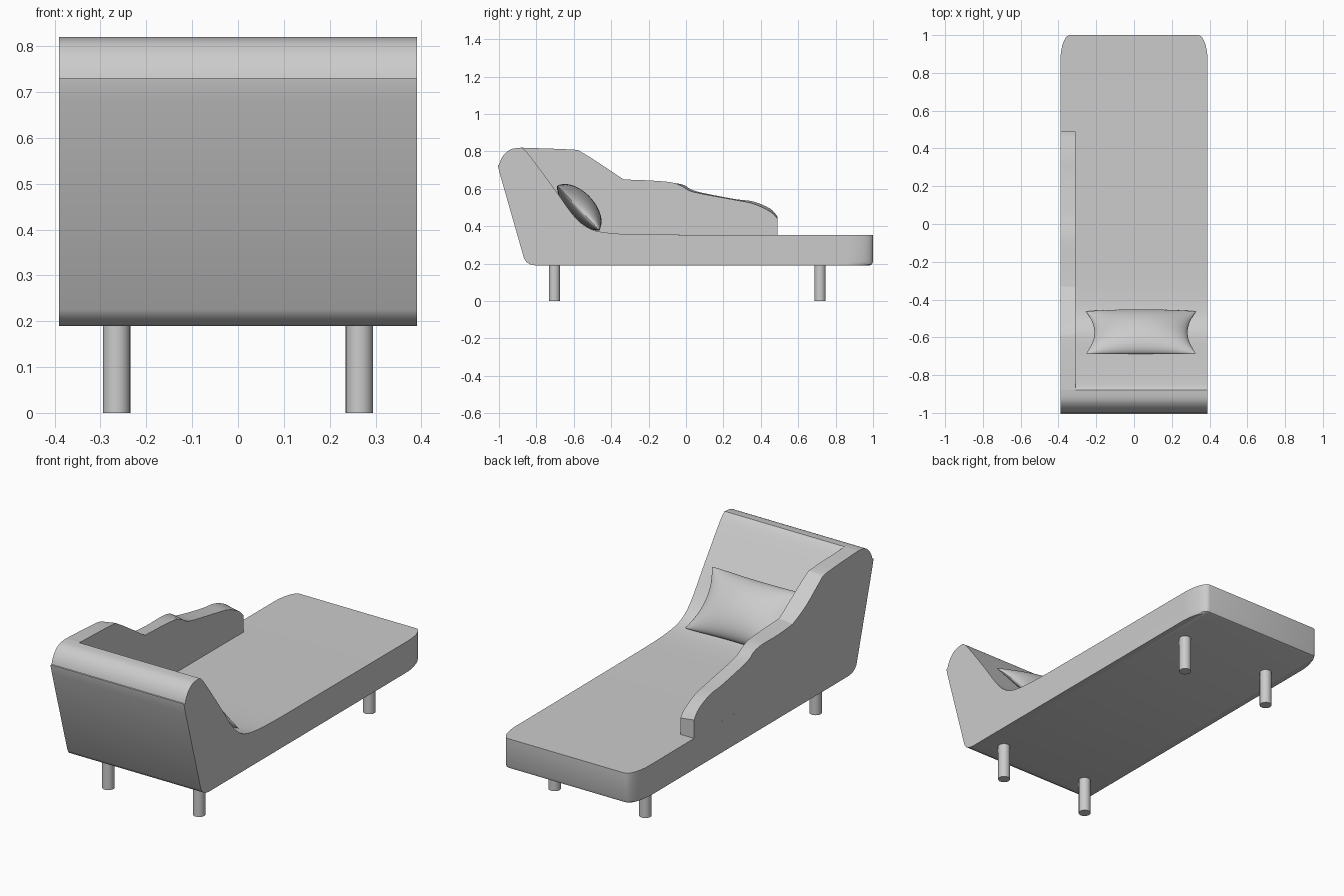
import bpy, bmesh
from math import sin, cos, pi
from mathutils import Vector

if "Cube" in bpy.data.objects:
    bpy.data.objects.remove(bpy.data.objects["Cube"])


def finish(name, bm):
    bmesh.ops.recalc_face_normals(bm, faces=bm.faces)
    mesh = bpy.data.meshes.new(name)
    bm.to_mesh(mesh)
    bm.free()
    ob = bpy.data.objects.new(name, mesh)
    bpy.context.collection.objects.link(ob)
    bpy.ops.object.select_all(action='DESELECT')
    ob.select_set(True)
    bpy.context.view_layer.objects.active = ob
    bpy.ops.object.shade_smooth_by_angle(angle=0.55)
    return ob


def spline(pts, n=4):
    """Catmull-Rom curve through the points."""
    p = [Vector(q) for q in [pts[0]] + pts + [pts[-1]]]
    out = []
    for a, b, c, d in zip(p, p[1:], p[2:], p[3:]):
        for i in range(n):
            t = i / n
            out.append(0.5 * (2 * b + (c - a) * t + (2 * a - 5 * b + 4 * c - d) * t * t
                              + (3 * b - a - 3 * c + d) * t ** 3))
    return out + [p[-1]]


def loft(name, sections):
    """Join (x, [(y, z)...]) outlines into a closed solid."""
    bm = bmesh.new()
    rings = [[bm.verts.new((x, y, z)) for y, z in pts] for x, pts in sections]
    for r, s in zip(rings, rings[1:]):
        for i in range(len(r)):
            j = (i + 1) % len(r)
            bm.faces.new((r[i], r[j], s[j], s[i]))
    bm.faces.new(rings[0])
    bm.faces.new(rings[-1])
    return finish(name, bm)


# Seat and backrest: one side profile, front corners rounded in plan
lounge = spline([(-0.88, 0.82), (-0.85, 0.795), (-0.77, 0.69), (-0.69, 0.58), (-0.61, 0.468),
                 (-0.55, 0.408), (-0.48, 0.375), (-0.36, 0.36), (-0.2, 0.355)])
back = spline([(-0.865, 0.225), (-0.995, 0.68), (-0.998, 0.73), (-0.975, 0.78),
               (-0.935, 0.812), (-0.88, 0.82)])[4:-1]
base = [(0.98, 0.19), (0.994, 0.196), (1, 0.21)]
heel = [(-0.80, 0.19), (-0.83, 0.195), (-0.852, 0.207), (-0.865, 0.225)]
profile = heel + back + lounge + [(0.8, 0.352), (1, 0.352)] + base[::-1]

sections = []
for side in (-1, 1):
    steps = [pi / 2 * i / 10 for i in range(11)]
    for t in (steps[::-1] if side < 0 else steps):
        cut = 0.14 * (1 - cos(t))
        sections.append((side * (0.34 + 0.05 * sin(t)),
                         [(y - cut if y > 0.9 else y, z) for y, z in profile]))
loft("seat_and_backrest", sections)

# Side arm: wavy top, inner and outer edges differ slightly
inner = spline([(-0.88, 0.82), (-0.61, 0.81), (-0.56, 0.797), (-0.45, 0.728), (-0.345, 0.658),
                (-0.32, 0.65), (-0.2, 0.645), (-0.08, 0.635), (-0.02, 0.613), (0.04, 0.583),
                (0.25, 0.543), (0.36, 0.52), (0.45, 0.478), (0.49, 0.44)])
outer = spline([(-0.88, 0.82), (-0.62, 0.805), (-0.56, 0.78), (-0.45, 0.70), (-0.35, 0.65),
                (-0.31, 0.64), (-0.2, 0.632), (-0.08, 0.632), (-0.01, 0.62), (0.05, 0.588),
                (0.25, 0.547), (0.36, 0.532), (0.45, 0.494), (0.49, 0.45)])
under = [(0.49, 0.353)] + lounge[:0:-1]
loft("side_arm", [(-0.39, outer + under), (-0.31, inner + under)])

# Pillow leaning on the backrest
N = 28
up = Vector((0, -0.23, 0.245)).normalized()
out = Vector((0, -up.z * -1, up.y * -1))
bm = bmesh.new()
for depth in (0.085, -0.05):
    grid = []
    for i in range(N + 1):
        u = sin((i / N - 0.5) * pi)
        row = []
        for j in range(N + 1):
            v = sin((j / N - 0.5) * pi)
            x = 0.297 * u * (1 - 0.17 * (1 - v * v)) * (1 - 0.02 * u ** 8 * v ** 8)
            h = 0.168 * v * (1 - 0.05 * (1 - u * u)) * (1 - 0.03 * u ** 8 * v ** 8)
            d = depth * (max(0, (1 - u * u) * (1 - v * v))) ** 0.55
            row.append(bm.verts.new(Vector((0.037 + x, -0.575, 0.498)) + up * h + out * d))
        grid.append(row)
    for i in range(N):
        for j in range(N):
            bm.faces.new((grid[i][j], grid[i + 1][j], grid[i + 1][j + 1], grid[i][j + 1]))
bmesh.ops.remove_doubles(bm, verts=bm.verts, dist=0.0002)
finish("pillow", bm)

# Four round legs
for yname, y in (("front", -0.703), ("rear", 0.717)):
    for xname, x in (("left", -0.265), ("right", 0.265)):
        bpy.ops.mesh.primitive_cylinder_add(vertices=24, radius=0.03, depth=0.195,
                                            location=(x, y, 0.0975))
        leg = bpy.context.object
        leg.name = f"{yname}_{xname}_leg"
        bpy.ops.object.shade_smooth_by_angle(angle=0.55)
